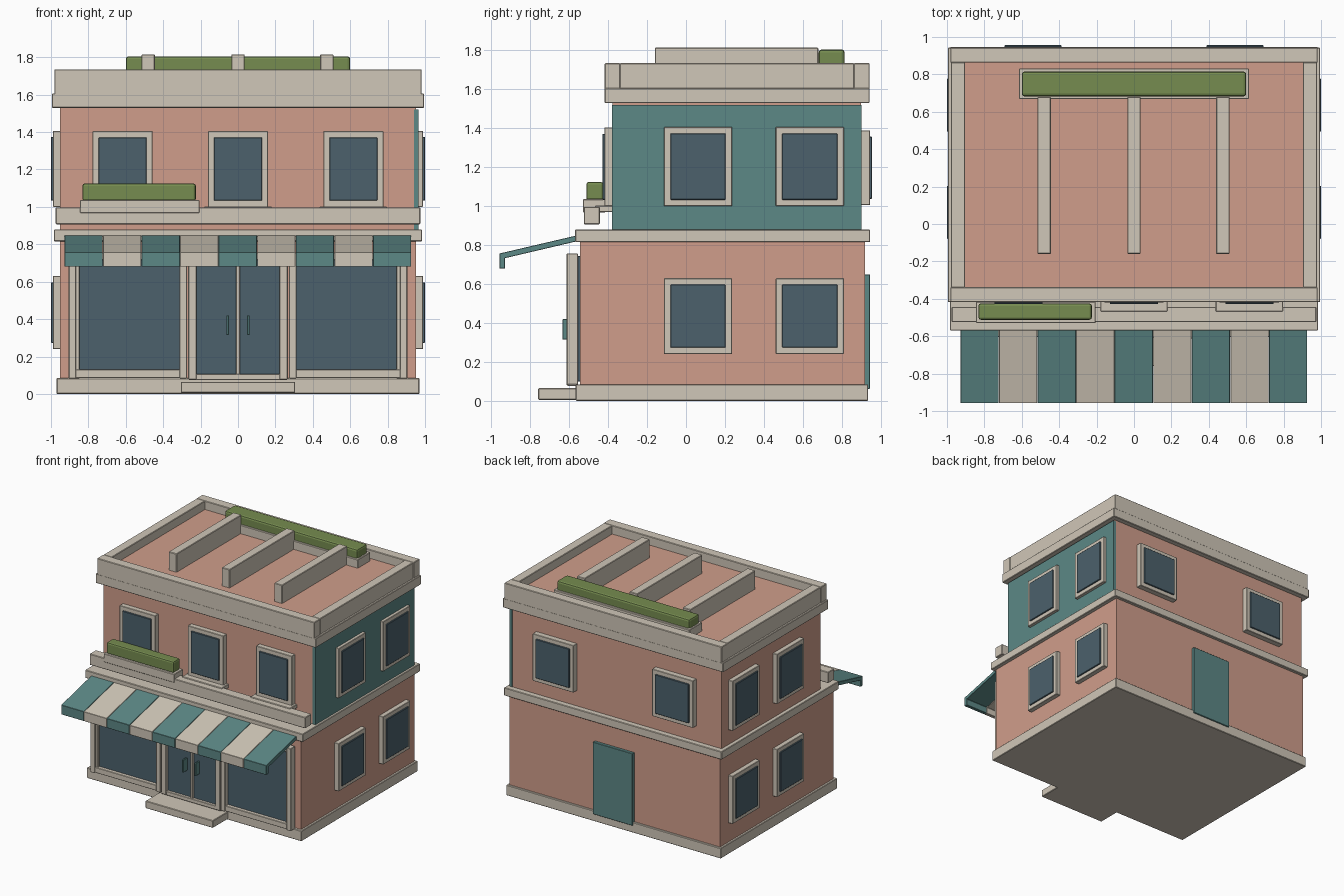
import bpy, bmesh, math

if "Cube" in bpy.data.objects:
    bpy.data.objects.remove(bpy.data.objects["Cube"])


def material(name, rgb):
    m = bpy.data.materials.new(name)
    lin = [(c / 255 / 12.92) if c < 11 else ((c / 255 + 0.055) / 1.055) ** 2.4 for c in rgb]
    m.diffuse_color = (*lin, 1)
    m.use_nodes = True
    m.node_tree.nodes["Principled BSDF"].inputs["Base Color"].default_value = m.diffuse_color
    return m


CREAM = material("cream trim", (208, 199, 184))
SALMON = material("salmon wall", (208, 158, 139))
TEAL = material("teal paint", (92, 136, 134))
GLASS = material("dark glass", (76, 97, 108))
GREEN = material("hedge green", (118, 140, 80))


def finish(name, bm, mat, bevel=0.0, segments=1):
    bmesh.ops.recalc_face_normals(bm, faces=bm.faces)
    me = bpy.data.meshes.new(name)
    bm.to_mesh(me)
    bm.free()
    me.materials.append(mat)
    ob = bpy.data.objects.new(name, me)
    bpy.context.collection.objects.link(ob)
    if bevel:
        mod = ob.modifiers.new("soft edge", "BEVEL")
        mod.width, mod.segments = bevel, segments
    return ob


def box(name, x, y, z, mat, bevel=0.004, segments=1):
    """Box from (min, max) ranges on each axis."""
    bm = bmesh.new()
    bmesh.ops.create_cube(bm, size=1)
    for v in bm.verts:
        v.co = [r[0] + (c + 0.5) * (r[1] - r[0]) for r, c in zip((x, y, z), v.co)]
    return finish(name, bm, mat, bevel, segments)


def window(name, side, centre, z, wall, width, frame_z, border=0.033):
    """Four-bar frame with a slightly proud pane; side is 'x' or 'y', wall is signed."""
    s = math.copysign(1, wall)
    h = width / 2

    def part(label, u, w, d0, d1, mat):
        d = sorted((wall + s * d0, wall + s * d1))
        u = (centre + u[0], centre + u[1])
        box(name + label, d if side == "x" else u, u if side == "x" else d, w, mat, 0.003)

    part("_frame", (-h, h), z, -0.01, frame_z, CREAM)
    part("_pane", (-h + border, h - border), (z[0] + border, z[1] - border), 0, frame_z + 0.01, GLASS)


# Main walls, plinth and string course
box("ground_floor", (-0.952, 0.952), (-0.545, 0.92), (0.02, 0.86), SALMON, 0)
box("upper_floor", (-0.952, 0.952), (-0.377, 0.90), (0.84, 1.56), SALMON, 0)
box("side_wall_panel", (0.94, 0.965), (-0.379, 0.902), (0.86, 1.52), TEAL, 0)
box("plinth", (-0.97, 0.97), (-0.567, 0.936), (0, 0.085), CREAM)
box("string_course", (-0.984, 0.984), (-0.57, 0.946), (0.815, 0.88), CREAM)
box("front_step", (-0.305, 0.305), (-0.76, -0.56), (0.005, 0.065), CREAM)

# Roof cornice, parapet and deck
box("cornice", (-0.995, 0.995), (-0.418, 0.943), (1.53, 1.607), CREAM)
box("roof_deck", (-0.91, 0.91), (-0.345, 0.87), (1.55, 1.665), SALMON, 0)
for n, y in (("front", (-0.418, -0.338)), ("back", (0.863, 0.943))):
    box(n + "_parapet", (-0.982, 0.982), y, (1.6, 1.735), CREAM)
for n, s in (("left", -1), ("right", 1)):
    box(n + "_parapet", sorted((s * 0.903, s * 0.979)), (-0.34, 0.865), (1.6, 1.735), CREAM)

# Roof beams and planter
for i, x in enumerate((-0.48, 0, 0.475)):
    box(f"roof_beam_{i}", (x - 0.036, x + 0.036), (-0.16, 0.68), (1.66, 1.815), CREAM)
box("roof_planter", (-0.615, 0.615), (0.668, 0.832), (1.65, 1.735), CREAM)
box("roof_hedge", (-0.6, 0.6), (0.682, 0.815), (1.72, 1.805), GREEN, 0.015, 2)

# Windows
for i, x in enumerate((-0.617, 0, 0.617)):
    window(f"front_window_{i}", "y", x, (1.0, 1.405), -0.377, 0.322, 0.042)
    box(f"front_sill_{i}", (x - 0.18, x + 0.18), (-0.468, -0.375), (0.97, 1.003), CREAM)
for s in (-1, 1):
    window("back_window", "y", s * 0.54, (1.005, 1.39), 0.90, 0.37, 0.046)
    for y in (0.062, 0.636):
        window("side_window_upper", "x", y, (1.0, 1.407), s * 0.952, 0.35, 0.038)
        window("side_window_lower", "x", y, (0.24, 0.63), s * 0.952, 0.35, 0.038)

# Balcony ledge with planter
box("front_ledge", (-0.975, 0.975), (-0.525, -0.443), (0.907, 0.997), CREAM)
box("ledge_planter", (-0.845, -0.205), (-0.53, -0.415), (0.967, 1.037), CREAM)
box("ledge_hedge", (-0.832, -0.225), (-0.512, -0.425), (1.03, 1.125), GREEN, 0.013, 2)

# Shop front: panes, posts and rails mirrored on both sides
for s in (-1, 1):
    def bar(name, x0, x1, y, z, mat=CREAM):
        box(name, sorted((s * x0, s * x1)), y, z, mat, 0.003)
    bar("shop_pane", 0.30, 0.89, (-0.575, -0.54), (0.1, 0.745), GLASS)
    bar("shop_outer_post", 0.867, 0.905, (-0.613, -0.555), (0.083, 0.757))
    bar("shop_outer_bead", 0.848, 0.87, (-0.595, -0.555), (0.083, 0.757))
    bar("shop_inner_post", 0.272, 0.312, (-0.613, -0.555), (0.083, 0.757))
    bar("shop_sill", 0.29, 0.88, (-0.605, -0.555), (0.085, 0.13))
    bar("shop_head", 0.29, 0.88, (-0.605, -0.555), (0.715, 0.757))
    bar("door_post", 0.222, 0.266, (-0.613, -0.555), (0.078, 0.757))
    bar("door_pane", 0.008, 0.23, (-0.585, -0.54), (0.1, 0.745), GLASS)
    bar("door_handle", 0.048, 0.062, (-0.635, -0.58), (0.315, 0.42), TEAL)
box("door_mullion", (-0.01, 0.01), (-0.605, -0.555), (0.085, 0.75), CREAM, 0.003)
box("door_threshold", (-0.265, 0.265), (-0.608, -0.555), (0.075, 0.107), CREAM, 0.003)
box("door_head", (-0.265, 0.265), (-0.608, -0.555), (0.715, 0.757), CREAM, 0.003)

# Striped awning: sloped profile with hanging valance, extruded per stripe
profile = [(-0.56, 0.85), (-0.958, 0.757), (-0.958, 0.68), (-0.93, 0.68), (-0.93, 0.733), (-0.56, 0.82)]
step = 1.856 / 9
for i in range(9):
    x0 = -0.929 + i * step
    bm = bmesh.new()
    face = bm.faces.new([bm.verts.new((x0 + 0.001, y, z)) for y, z in profile])
    ext = bmesh.ops.extrude_face_region(bm, geom=[face])["geom"]
    moved = [v for v in ext if isinstance(v, bmesh.types.BMVert)]
    bmesh.ops.translate(bm, verts=moved, vec=(step - 0.002, 0, 0))
    finish(f"awning_stripe_{i}", bm, CREAM if i % 2 else TEAL, 0.002)

# Back door
box("back_door", (-0.178, 0.18), (0.91, 0.945), (0.06, 0.65), TEAL, 0.003)
